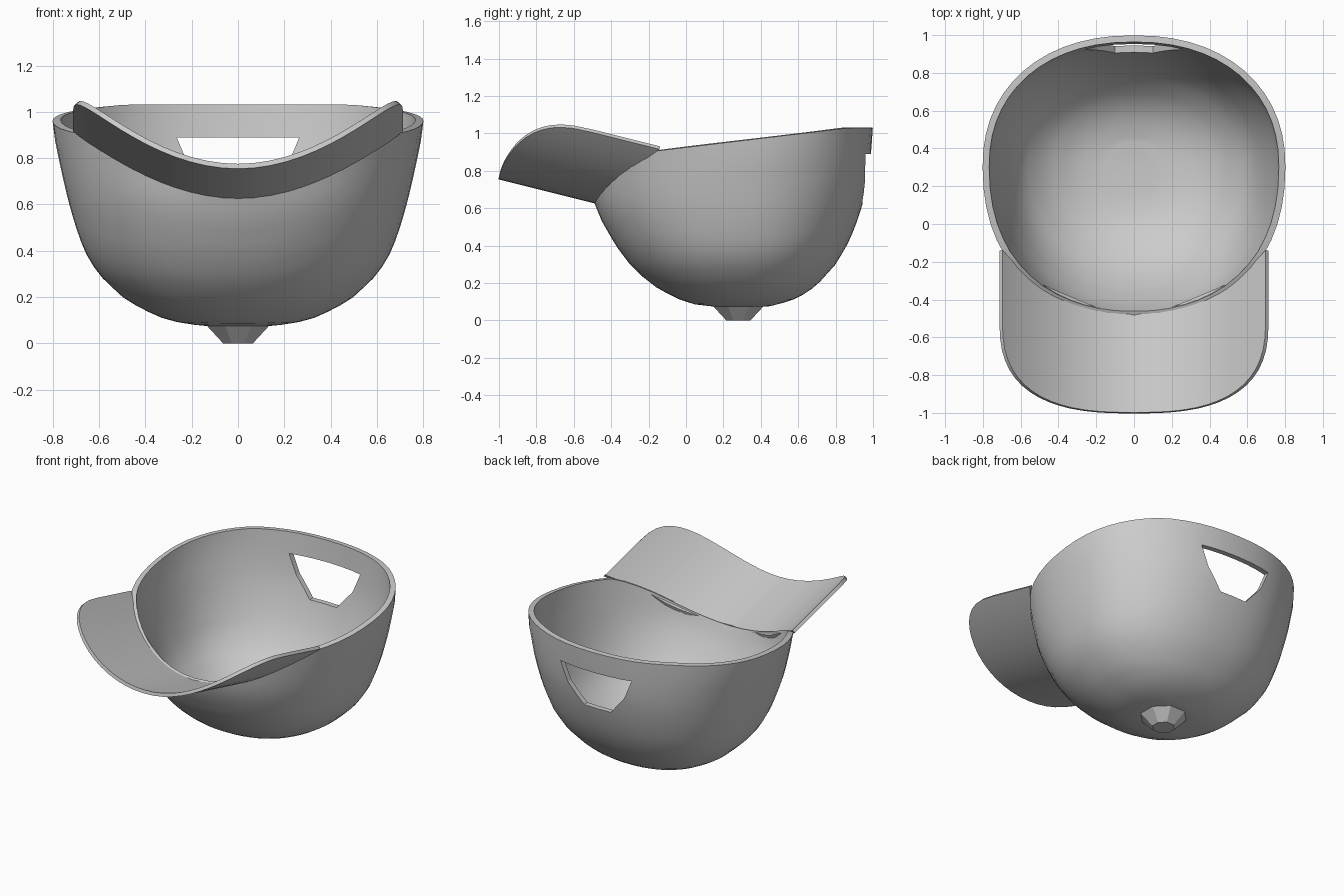
import bpy, math
from math import sin, cos, pi

if "Cube" in bpy.data.objects:
    bpy.data.objects.remove(bpy.data.objects["Cube"])


def lerp_table(table, v):
    for (a, p), (b, q) in zip(table, table[1:]):
        if v <= b:
            return p + (q - p) * max(0, (v - a) / (b - a))
    return table[-1][1]


def spow(v, e):
    return math.copysign(abs(v) ** e, v)


def make_mesh(name, verts, faces):
    me = bpy.data.meshes.new(name)
    me.from_pydata(verts, [], faces)
    me.update()
    ob = bpy.data.objects.new(name, me)
    bpy.context.collection.objects.link(ob)
    return ob


def thicken(ob, thickness, offset):
    m = ob.modifiers.new("thickness", 'SOLIDIFY')
    m.thickness, m.offset = thickness, offset


def finish(ob, angle=35):
    bpy.ops.object.select_all(action='DESELECT')
    ob.select_set(True)
    bpy.context.view_layer.objects.active = ob
    bpy.ops.object.convert(target='MESH')
    bpy.ops.object.shade_smooth_by_angle(angle=math.radians(angle))


# Crown profiles by height: half width, front y, back y
WIDTH = [(.075, .14), (.085, .24), (.11, .33), (.15, .42), (.2, .50), (.3, .605),
         (.4, .665), (.5, .70), (.6, .73), (.75, .765), (.92, .80), (1.05, .805)]
FRONT = [(.075, .14), (.085, .05), (.11, -.03), (.17, -.15), (.24, -.24), (.3, -.30),
         (.4, -.375), (.53, -.45), (.64, -.495), (.8, -.52), (1.05, -.53)]
BACK = [(.075, .44), (.085, .49), (.11, .57), (.15, .65), (.2, .71), (.3, .80),
        (.4, .86), (.5, .905), (.64, .95), (.75, .975), (.9, .99), (1.05, 1.0)]
MID, EXP, BOTTOM = .3, 2 / 2.2, .075


def visor_z(x, y):
    return .64 + .25 * (-.5 - y) + .75 * x * x


def crown_point(t, z):
    s = sin(t)
    reach = lerp_table(BACK, z) - MID if s > 0 else MID - lerp_table(FRONT, z)
    return lerp_table(WIDTH, z) * spow(cos(t), EXP), MID + reach * spow(s, EXP), z


def rim_height(t):
    z = .9
    for _ in range(12):
        x, y, _z = crown_point(t, z)
        side = min(1.03, .925 + .12 * y)
        z = min(side, visor_z(x, y)) if y < -.05 else side
    return z


# Crown: upturned bowl with a rim that dips at the front
SEG, RINGS = 56, 18
verts = []
for i in range(RINGS + 1):
    u = (i / RINGS) ** 1.8
    for j in range(SEG):
        t = 2 * pi * j / SEG
        verts.append(crown_point(t, BOTTOM + (rim_height(t) - BOTTOM) * u))
faces = [(i * SEG + j, i * SEG + (j + 1) % SEG,
          (i + 1) * SEG + (j + 1) % SEG, (i + 1) * SEG + j)
         for i in range(RINGS) for j in range(SEG)]
faces.append(tuple(reversed(range(SEG))))
crown = make_mesh("crown", verts, faces)
thicken(crown, .035, -1)

# Back opening that leaves the strap above it
half = [(.1, .63), (.21, .76), (.265, .89)]
outline = half + [(-x, z) for x, z in reversed(half)]
n = len(outline)
cv = [(x, y, z) for y in (.6, 1.3) for x, z in outline]
cf = [tuple(range(n)), tuple(reversed(range(n, 2 * n)))]
cf += [(k, k + n, (k + 1) % n + n, (k + 1) % n) for k in range(n)]
cutter = make_mesh("opening_cutter", cv, cf)
cutter.hide_render = True
cut = crown.modifiers.new("back_opening", 'BOOLEAN')
cut.operation, cut.object, cut.solver = 'DIFFERENCE', cutter, 'EXACT'
finish(crown)
bpy.data.objects.remove(cutter)

# Visor: curved sheet from the crown's front edge to a rounded outline
INNER = [(0, -.485), (.2, -.445), (.5, -.32), (.62, -.23), (.705, -.14)]
COLS, ROWS = 32, 8
verts = []
for j in range(COLS + 1):
    x = .705 * sin(pi * (j / COLS - .5))
    y0 = lerp_table(INNER, abs(x))
    y1 = -.5 - .5 * max(0, 1 - (abs(x) / .705) ** 2.7) ** (1 / 2.7)
    for i in range(ROWS + 1):
        y = y0 + (y1 - y0) * i / ROWS
        verts.append((x, y, visor_z(x, y)))
w = ROWS + 1
faces = [(j * w + i, j * w + i + 1, (j + 1) * w + i + 1, (j + 1) * w + i)
         for j in range(COLS) for i in range(ROWS)]
visor = make_mesh("visor", verts, faces)
thicken(visor, .022, 0)
finish(visor)

# Button under the crown
bpy.ops.mesh.primitive_cone_add(vertices=8, radius1=.07, radius2=.155, depth=.085,
                                location=(0, .28, .0425), rotation=(0, 0, pi / 8))
bpy.context.object.name = "top_button"
